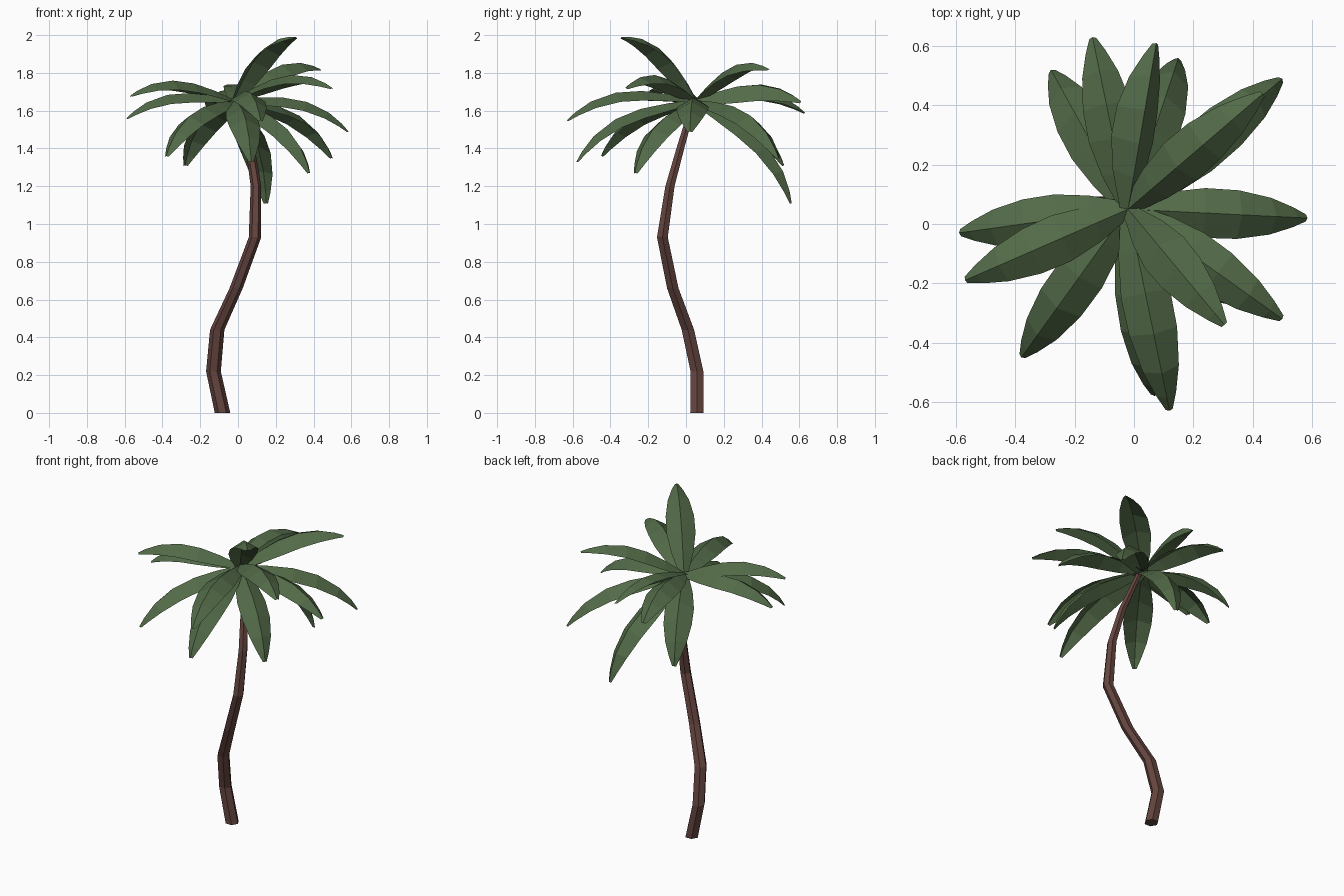
import bpy, math
from mathutils import Vector, Matrix

if "Cube" in bpy.data.objects:
    bpy.data.objects.remove(bpy.data.objects["Cube"])


def material(name, rgb):
    m = bpy.data.materials.new(name)
    m.diffuse_color = (*rgb, 1)
    m.use_nodes = True
    m.node_tree.nodes["Principled BSDF"].inputs["Base Color"].default_value = m.diffuse_color
    return m


def add_mesh(name, verts, faces, mat):
    me = bpy.data.meshes.new(name)
    me.from_pydata(verts, [], faces)
    me.materials.append(mat)
    me.update()
    ob = bpy.data.objects.new(name, me)
    bpy.context.collection.objects.link(ob)
    return ob


bark = material("bark", (0.127, 0.058, 0.048))
green = material("leaf_green", (0.085, 0.145, 0.064))

# Trunk: six-sided tube along a bent path (x, y, z, radius)
path = [(-0.082, 0.058, 0, 0.041), (-0.13, 0.058, 0.22, 0.039),
        (-0.11, 0.01, 0.44, 0.038), (-0.01, -0.07, 0.66, 0.035),
        (0.09, -0.125, 0.93, 0.033), (0.095, -0.085, 1.2, 0.028),
        (0.065, -0.03, 1.4, 0.024), (-0.01, 0.042, 1.65, 0.018)]
N = 6
verts = [(x + r * math.cos(math.tau * k / N), y + r * math.sin(math.tau * k / N), z)
         for x, y, z, r in path for k in range(N)]
faces = [(i * N + k, i * N + (k + 1) % N, (i + 1) * N + (k + 1) % N, (i + 1) * N + k)
         for i in range(len(path) - 1) for k in range(N)]
faces += [tuple(reversed(range(N))), tuple(range(len(verts) - N, len(verts)))]
add_mesh("trunk", verts, faces, bark)

# Frond: folded blade arching from the crown to a drooping tip
# outline rows: position along the arc, half width
outline = [(0, 0.025), (0.2, 0.064), (0.4, 0.084), (0.6, 0.082),
           (0.8, 0.062), (0.93, 0.034), (1, 0.012)]


def frond(name, tip, roll=0):
    tip = Vector(tip)
    flat = Vector((tip.x + 0.02, tip.y - 0.05, 0)).normalized()
    base = Vector((-0.02, 0.05, 1.655)) - flat * 0.005
    chord = tip - base
    side = Vector((-flat.y, flat.x, 0))
    up = chord.cross(side).normalized()
    arch = 0.145 * chord.length
    # positive roll lowers the right half, seen from the crown
    spin = Matrix.Rotation(math.radians(roll), 3, chord)

    def rib(t):
        return base + chord * t + up * arch * (4 * t * (1 - t)) * (0.7 + 0.6 * t)

    verts, faces = [], []
    for t, w in outline:
        p = rib(t)
        tangent = (rib(t + 0.01) - rib(t - 0.01)).normalized()
        normal = tangent.cross(side).normalized()
        across = spin @ (side * w)
        fold = spin @ (normal * (-0.6 * w))
        verts += [p + across + fold, p, p - across + fold]
    for i in range(len(outline) - 1):
        a = 3 * i
        faces += [(a, a + 1, a + 4, a + 3), (a + 1, a + 2, a + 5, a + 4)]
    ob = add_mesh(name, verts, faces, green)
    # make the upper side the outer side
    if ob.data.polygons[4].normal.dot(up) < 0:
        ob.data.flip_normals()


tips = [(-0.28, 0.52, 1.31), (-0.14, 0.63, 1.59), (0.075, 0.61, 1.65, 32),
        (0.15, 0.56, 1.11), (0.50, 0.49, 1.35), (0.435, 0.44, 1.82, 8),
        (-0.59, -0.03, 1.56), (-0.57, -0.19, 1.68), (-0.38, -0.45, 1.36),
        (0.50, -0.32, 1.72), (0.305, -0.34, 1.99), (0.585, 0.02, 1.49),
        (0.12, -0.63, 1.55), (0.07, -0.58, 1.33), (0.38, -0.27, 1.27)]
for i, (x, y, z, *roll) in enumerate(tips):
    frond(f"frond_{i + 1}", (x, y, z), *roll)
